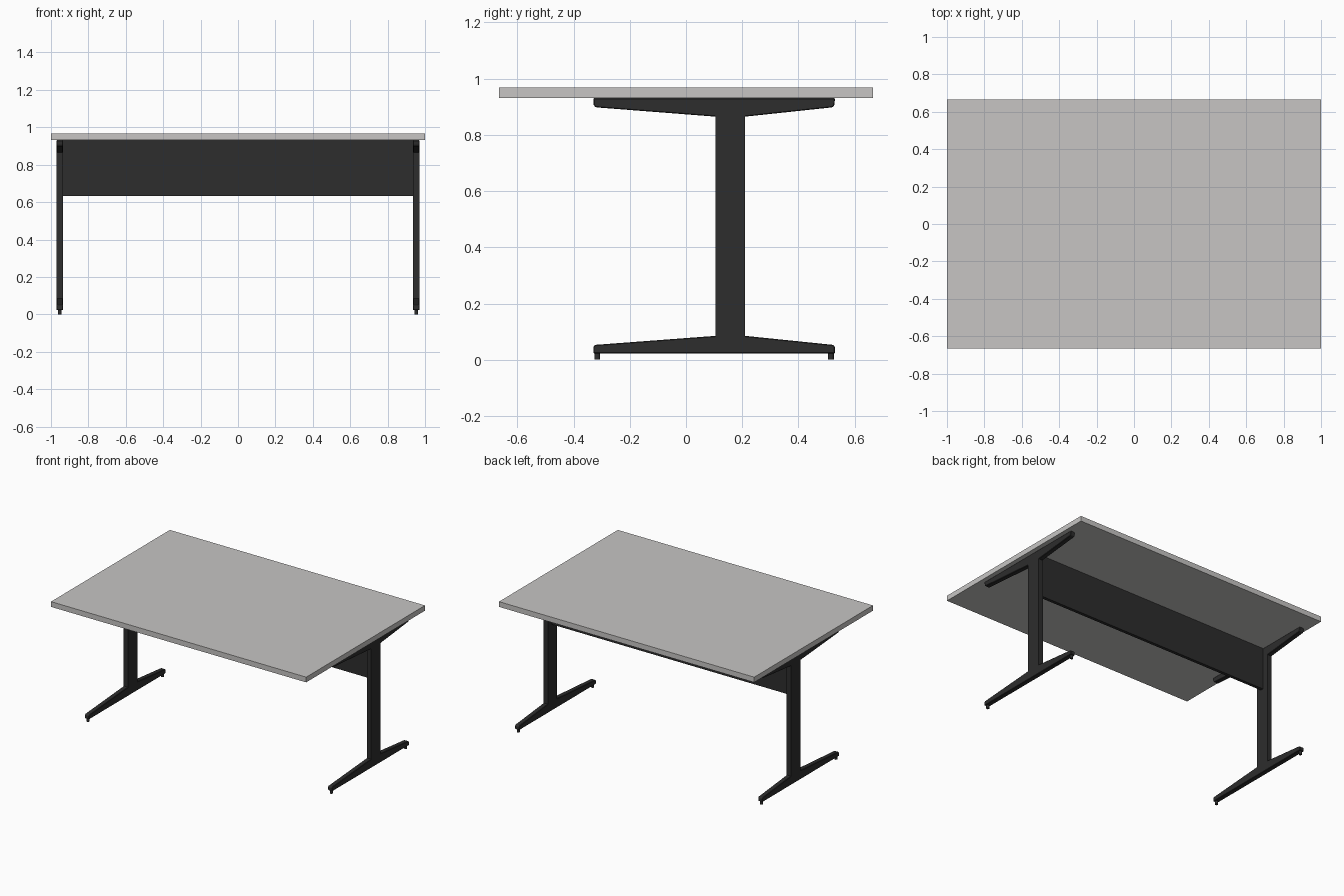
import bpy, bmesh
from mathutils import Matrix

if "Cube" in bpy.data.objects:
    bpy.data.objects.remove(bpy.data.objects["Cube"])


def material(name, rgb):
    m = bpy.data.materials.new(name)
    m.diffuse_color = (*rgb, 1)
    m.use_nodes = True
    m.node_tree.nodes["Principled BSDF"].inputs["Base Color"].default_value = m.diffuse_color
    return m


GREY = material("light_grey_laminate", (0.57, 0.56, 0.55))
BLACK = material("charcoal_metal", (0.026, 0.026, 0.026))


def finish(name, bm, mat, bevel=0):
    bmesh.ops.recalc_face_normals(bm, faces=bm.faces)
    me = bpy.data.meshes.new(name)
    bm.to_mesh(me)
    bm.free()
    me.materials.append(mat)
    ob = bpy.data.objects.new(name, me)
    bpy.context.collection.objects.link(ob)
    if bevel:
        mod = ob.modifiers.new("edge", "BEVEL")
        mod.width, mod.segments = bevel, 1
    return ob


def box(name, lo, hi, mat):
    bm = bmesh.new()
    bmesh.ops.create_cube(bm, size=1)
    for v in bm.verts:
        v.co = [(a + b) / 2 + c * (b - a) for a, b, c in zip(lo, hi, v.co)]
    return finish(name, bm, mat)


def side_profile(name, pts, x, thick, mat, bevel):
    # (y, z) outline extruded along x
    bm = bmesh.new()
    face = bm.faces.new([bm.verts.new((x - thick / 2, y, z)) for y, z in pts])
    ext = bmesh.ops.extrude_face_region(bm, geom=[face])
    verts = [g for g in ext["geom"] if isinstance(g, bmesh.types.BMVert)]
    bmesh.ops.translate(bm, verts=verts, vec=(thick, 0, 0))
    return finish(name, bm, mat, bevel)


# Table top and modesty panel
box("table_top", (-1, -0.665, 0.931), (1, 0.665, 0.968), GREY)
box("modesty_panel", (-0.938, 0.143, 0.633), (0.938, 0.165, 0.931), BLACK)

FOOT = [(-0.33, 0.022), (0.53, 0.022), (0.53, 0.047), (0.523, 0.053),
        (0.21, 0.085), (0.105, 0.085), (-0.323, 0.053), (-0.33, 0.047)]
ARM = [(-0.33, 0.931), (0.53, 0.931), (0.528, 0.904), (0.52, 0.898),
       (0.21, 0.865), (0.105, 0.865), (-0.32, 0.898), (-0.328, 0.904)]

# Legs: tapered foot, column, tapered arm and two glides on each side
for side, s in (("left", -1), ("right", 1)):
    x = s * 0.953
    side_profile(side + "_foot", FOOT, x, 0.034, BLACK, 0.003)
    side_profile(side + "_arm", ARM, x, 0.034, BLACK, 0.003)
    box(side + "_column", (x - 0.017, 0.105, 0.08), (x + 0.017, 0.21, 0.87), BLACK)
    for end, y in (("front", -0.316), ("back", 0.516)):
        bm = bmesh.new()
        bmesh.ops.create_cone(bm, cap_ends=True, segments=16, radius1=0.01, radius2=0.01,
                              depth=0.026, matrix=Matrix.Translation((x, y, 0.013)))
        finish(f"{side}_{end}_glide", bm, BLACK)
